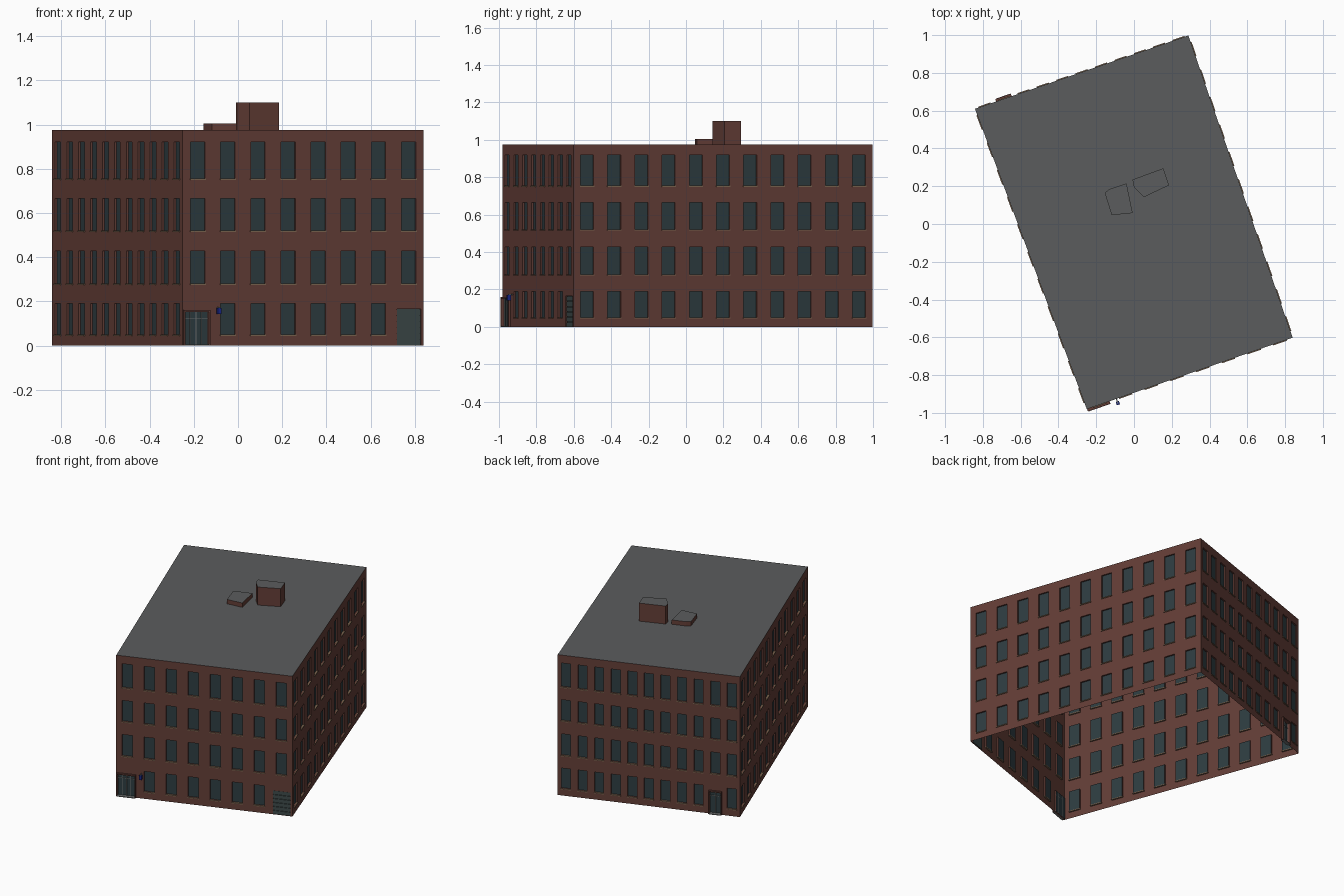
import bpy, bmesh
from mathutils import Vector

if "Cube" in bpy.data.objects:
    bpy.data.objects.remove(bpy.data.objects["Cube"])

H = 0.975
CORNERS = [Vector(c) for c in ((-0.25, -0.98), (0.84, -0.602), (0.288, 0.998), (-0.842, 0.61))]
ROWS = [(0.05, 0.19), (0.28, 0.428), (0.52, 0.665), (0.755, 0.92)]


def material(name, rgb):
    m = bpy.data.materials.new(name)
    m.diffuse_color = (*rgb, 1)
    m.use_nodes = True
    m.node_tree.nodes["Principled BSDF"].inputs["Base Color"].default_value = m.diffuse_color
    return m


BRICK = material("brick", (0.125, 0.047, 0.037))
ROOF = material("roof_grey", (0.105, 0.108, 0.11))
GLASS = material("dark_glass", (0.027, 0.045, 0.052))
STONE = material("sill_stone", (0.20, 0.13, 0.08))
METAL = material("grey_metal", (0.16, 0.17, 0.17))
SHUTTER = material("shutter", (0.045, 0.065, 0.065))
BLUE = material("blue_lamp", (0.01, 0.02, 0.25))


class Part:
    """Collects faces into one named object."""
    def __init__(self, name, *mats):
        self.name, self.mats, self.bm = name, mats, bmesh.new()

    def face(self, pts, mat=0):
        self.bm.faces.new([self.bm.verts.new(p) for p in pts]).material_index = mat

    def finish(self):
        bmesh.ops.remove_doubles(self.bm, verts=self.bm.verts, dist=1e-5)
        me = bpy.data.meshes.new(self.name)
        self.bm.to_mesh(me)
        self.bm.free()
        for m in self.mats:
            me.materials.append(m)
        ob = bpy.data.objects.new(self.name, me)
        bpy.context.collection.objects.link(ob)


class Wall:
    """Maps (u along, z up, d outward) of a facade into the world."""
    def __init__(self, a, b):
        self.a, self.len = a, (b - a).length
        self.t = (b - a).normalized()
        self.n = Vector((self.t.y, -self.t.x))

    def p(self, u, z, d=0):
        q = self.a + self.t * u + self.n * d
        return (q.x, q.y, z)

    def quad(self, part, u0, u1, z0, z1, d=0):
        part.face([self.p(u0, z0, d), self.p(u1, z0, d), self.p(u1, z1, d), self.p(u0, z1, d)])

    def box(self, part, u0, u1, z0, z1, d0, d1):
        lo, hi = ([self.p(u, z, d) for u, d in ((u0, d0), (u0, d1), (u1, d1), (u1, d0))] for z in (z0, z1))
        prism(part, lo, hi)

    def sheet(self, part, holes, depth):
        # flat wall split around its openings, plus the reveals of each opening
        us = sorted({0, self.len, *(h[0] for h in holes), *(h[1] for h in holes)})
        zs = sorted({0, H, *(h[2] for h in holes), *(h[3] for h in holes)})
        for u0, u1 in zip(us, us[1:]):
            for z0, z1 in zip(zs, zs[1:]):
                u, z = (u0 + u1) / 2, (z0 + z1) / 2
                if not any(h[0] < u < h[1] and h[2] < z < h[3] for h in holes):
                    self.quad(part, u0, u1, z0, z1)
        for u0, u1, z0, z1 in holes:
            ring = [(u0, z0), (u1, z0), (u1, z1), (u0, z1)]
            for i in range(4):
                a, b = ring[i], ring[(i + 1) % 4]
                part.face([self.p(*a), self.p(*a, -depth), self.p(*b, -depth), self.p(*b)])


def prism(part, lo, hi, top=0):
    n = len(lo)
    part.face(hi[::-1], top)
    part.face(lo)
    for i in range(n):
        j = (i + 1) % n
        part.face([lo[j], lo[i], hi[i], hi[j]])


# facades: columns, window width, columns without a ground floor window
SIDES = {"front": (8, 0.069, (0, 7)), "right": (11, 0.074, ()),
         "back": (11, 0.061, (9,)), "left": (11, 0.076, ())}
DOORS = {"front": [(0.008, 0.122, 0, 0.152), (1.026, 1.14, 0, 0.165)],
         "back": [(0.995, 1.07, 0, 0.155)]}
DEPTH = 0.01
walls = {}
for i, (side, (cols, width, skip)) in enumerate(SIDES.items()):
    w = walls[side] = Wall(CORNERS[i], CORNERS[(i + 1) % 4])
    windows = []
    for c in range(cols):
        u = (c + 0.5) * w.len / cols
        windows += [(u - width / 2, u + width / 2, z0, z1)
                    for r, (z0, z1) in enumerate(ROWS) if r or c not in skip]
    brick = Part(side + "_wall", BRICK)
    w.sheet(brick, windows + DOORS.get(side, []), DEPTH)
    brick.finish()
    panes, sills = Part(side + "_window_panes", GLASS), Part(side + "_window_sills", STONE)
    for u0, u1, z0, z1 in windows:
        w.quad(panes, u0, u1, z0, z1, -DEPTH)
        w.box(sills, u0 - 0.003, u1 + 0.003, z0 - 0.006, z0, -DEPTH, 0.005)
    panes.finish()
    sills.finish()


# glazed doors with bars, brick surround and step
def entrance(name, w, rect, bars):
    u0, u1, z0, z1 = rect
    glass, frame = Part(name + "_glass", GLASS), Part(name + "_bars", METAL)
    w.quad(glass, u0, u1, z0, z1, -DEPTH)
    for k in range(bars + 1):
        u = u0 + 0.002 + (u1 - u0 - 0.004) * k / bars
        w.box(frame, u - 0.0015, u + 0.0015, z0, z1, -DEPTH, -0.005)
    w.box(frame, u0, u1, 0.122, 0.125, -DEPTH, -0.005)
    w.box(frame, u0, u1, 0, 0.005, -DEPTH, 0.015)
    glass.finish()
    frame.finish()
    trim = Part(name + "_surround", BRICK)
    w.box(trim, u0 - 0.006, u0, 0, z1, 0, 0.012)
    w.box(trim, u1, u1 + 0.006, 0, z1, 0, 0.012)
    w.box(trim, u0 - 0.006, u1 + 0.006, z1, z1 + 0.008, 0, 0.014)
    trim.finish()


front = walls["front"]
entrance("front_door", front, DOORS["front"][0], 4)
entrance("back_door", walls["back"], DOORS["back"][0], 2)

# slatted garage shutter
u0, u1, z0, z1 = DOORS["front"][1]
shutter = Part("garage_shutter", SHUTTER)
for k in range(6):
    s = (z1 - z0) / 6
    w0 = z0 + k * s
    front.box(shutter, u0, u1, w0, w0 + s - 0.003, -DEPTH, -0.005)
front.quad(shutter, u0, u1, z0, z1, -DEPTH)
shutter.finish()

# blue wall lamp on a bracket
lamp, bracket = Part("lamp", BLUE), Part("lamp_bracket", METAL)
front.box(lamp, 0.157, 0.175, 0.142, 0.17, 0.015, 0.033)
front.box(bracket, 0.163, 0.169, 0.17, 0.175, 0, 0.027)
lamp.finish()
bracket.finish()

# flat roof
roof = Part("roof", ROOF)
roof.face([(c.x, c.y, H) for c in CORNERS])
roof.finish()

# roof structures: brick sides, grey tops
for name, top, pts in (
        ("low_roof_box", 1.005, [(-0.155, 0.165), (-0.13, 0.185), (-0.04, 0.215), (-0.007, 0.058), (-0.118, 0.047)]),
        ("tall_roof_box", 1.10, [(-0.008, 0.235), (0.155, 0.295), (0.185, 0.205), (0.052, 0.142), (0.0, 0.195)])):
    box = Part(name, BRICK, ROOF)
    prism(box, [(x, y, H) for x, y in pts[::-1]], [(x, y, top) for x, y in pts[::-1]], 1)
    bmesh.ops.recalc_face_normals(box.bm, faces=box.bm.faces)
    box.finish()
